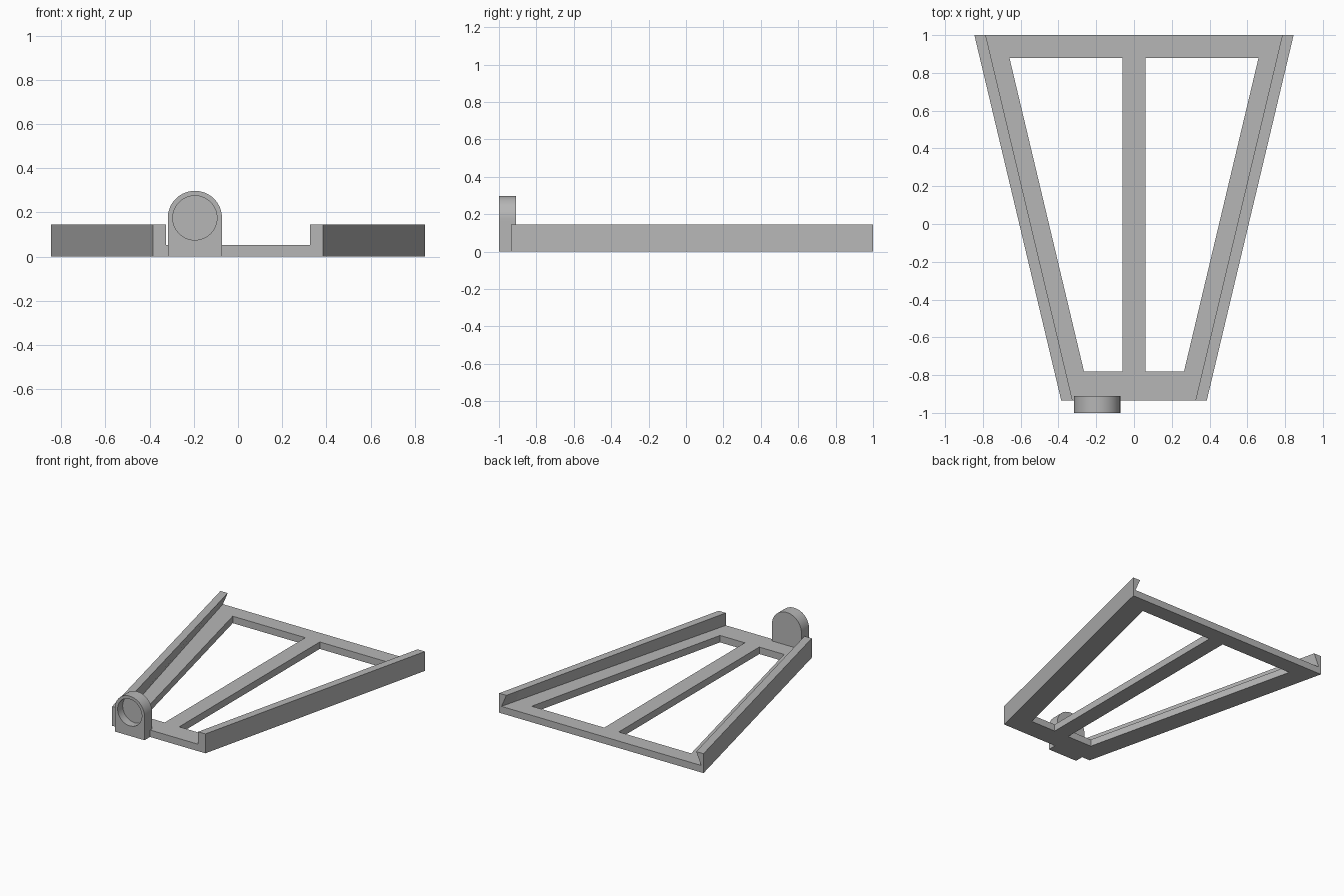
import bpy, bmesh, math

cube = bpy.data.objects.get("Cube")
if cube:
    bpy.data.objects.remove(cube, do_unlink=True)

FRONT, BACK = -0.935, 1.0
PLATE, RAIL_TOP, RAIL = 0.052, 0.145, 0.06

grey = bpy.data.materials.new("plain grey")
grey.use_nodes = True
colour = (0.47, 0.47, 0.47, 1)
grey.diffuse_color = colour
grey.node_tree.nodes["Principled BSDF"].inputs["Base Color"].default_value = colour


def finish(bm, name):
    bmesh.ops.recalc_face_normals(bm, faces=bm.faces)
    mesh = bpy.data.meshes.new(name)
    bm.to_mesh(mesh)
    bm.free()
    mesh.materials.append(grey)
    obj = bpy.data.objects.new(name, mesh)
    bpy.context.collection.objects.link(obj)
    return obj


def edge(y):
    """Half width of the tapering frame at y."""
    return 0.845 - 0.2377 * (BACK - y)


def extrude_up(bm, faces, height):
    geom = bmesh.ops.extrude_face_region(bm, geom=faces)["geom"]
    verts = [g for g in geom if isinstance(g, bmesh.types.BMVert)]
    bmesh.ops.translate(bm, verts=verts, vec=(0, 0, height))
    return [g for g in geom if isinstance(g, bmesh.types.BMFace)]


# Frame: tapered grid with two openings, thickened, then raised side rails
bm = bmesh.new()
rows = []
for y in (FRONT, -0.78, 0.88, BACK):
    half = [edge(y), edge(y) - RAIL, edge(y) - 0.157, 0.06]
    xs = [-x for x in half] + half[::-1]
    rows.append([bm.verts.new((x, y, 0)) for x in xs])
for r in range(3):
    for c in range(7):
        if r == 1 and c in (2, 4):
            continue
        bm.faces.new((rows[r][c], rows[r][c + 1], rows[r + 1][c + 1], rows[r + 1][c]))
top = extrude_up(bm, bm.faces[:], PLATE)


def on_rail(face):
    p = face.calc_center_median()
    return abs(p.x) > edge(p.y) - RAIL


extrude_up(bm, [f for f in top if on_rail(f)], RAIL_TOP - PLATE)

# Undercut of the rails' inner walls, growing towards the back
for v in bm.verts:
    inner = abs(abs(v.co.x) - edge(v.co.y) + RAIL) < 0.001
    if inner and abs(v.co.z - PLATE) < 0.001:
        shift = 0.04 * (v.co.y - FRONT) / (BACK - FRONT)
        v.co.x += math.copysign(shift, v.co.x)
bmesh.ops.dissolve_limit(bm, angle_limit=0.005, verts=bm.verts, edges=bm.edges)
finish(bm, "frame")

# Round-topped bracket with a shallow circular recess in its front
CX, CZ, R, HOLE = -0.195, 0.175, 0.1225, 0.1
corner = math.atan2(CZ, R)
angles = sorted([math.tau * i / 64 for i in range(64)]
                + [math.pi + corner, math.tau - corner])


def arch_radius(a):
    if a <= math.pi:
        return R
    return min(R / max(abs(math.cos(a)), 1e-6), CZ / max(abs(math.sin(a)), 1e-6))


bm = bmesh.new()


def ring(y, radius):
    return [bm.verts.new((CX + radius(a) * math.cos(a), y,
                          CZ + radius(a) * math.sin(a))) for a in angles]


rings = [ring(-0.91, arch_radius), ring(-1, arch_radius),
         ring(-1, lambda a: HOLE), ring(-0.94, lambda a: HOLE)]
for a, b in zip(rings, rings[1:]):
    for i in range(len(a)):
        bm.faces.new((a[i - 1], a[i], b[i], b[i - 1]))
bm.faces.new(rings[0])
bm.faces.new(rings[-1])
bracket = finish(bm, "round_bracket")
bpy.ops.object.select_all(action="DESELECT")
bracket.select_set(True)
bpy.context.view_layer.objects.active = bracket
bpy.ops.object.shade_smooth_by_angle(angle=math.radians(30))
